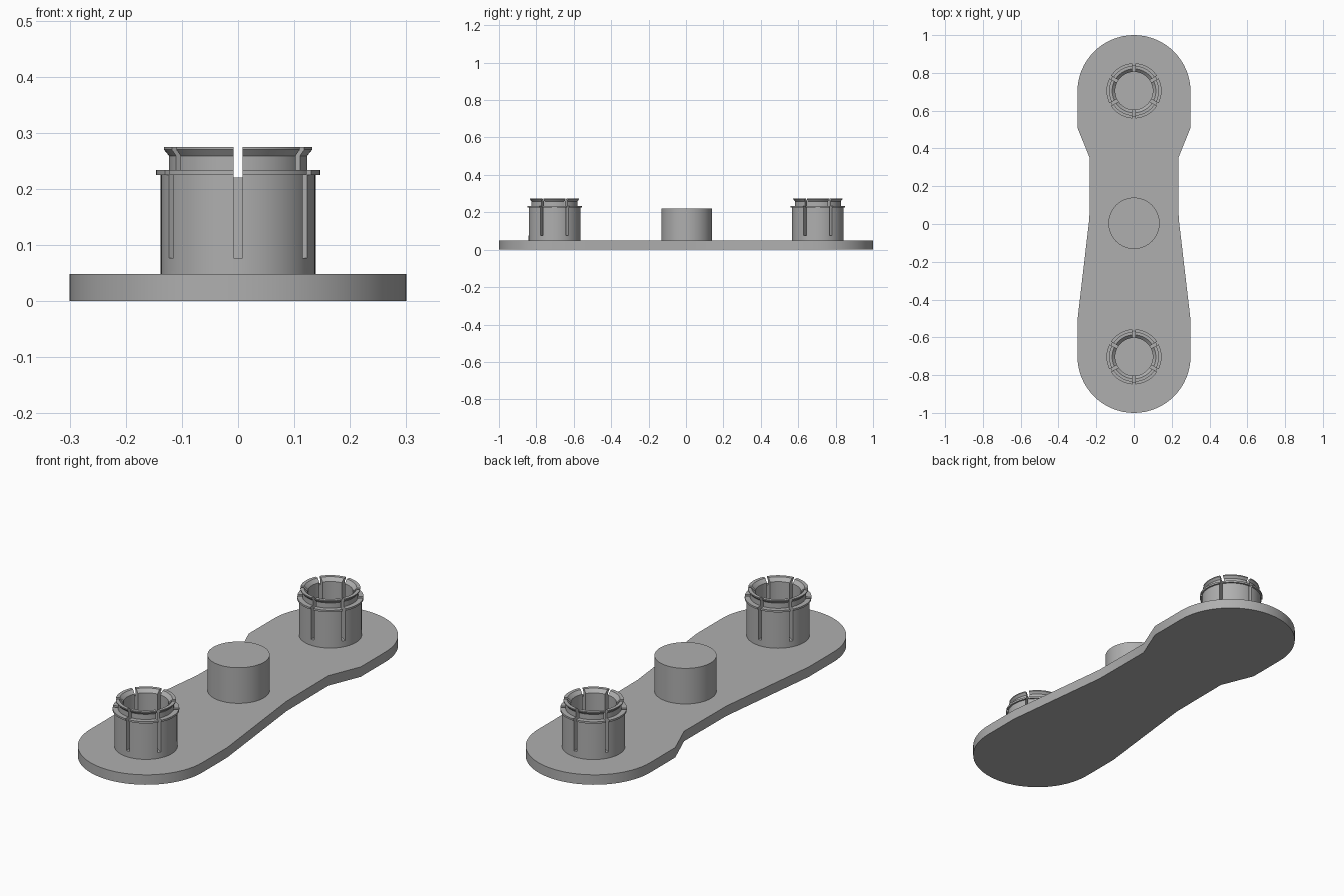
import bpy, bmesh
from math import sin, cos, pi, radians
from mathutils import Matrix, Vector

if "Cube" in bpy.data.objects:
    bpy.data.objects.remove(bpy.data.objects["Cube"], do_unlink=True)

grey = bpy.data.materials.new("plain grey")
grey.use_nodes = True
colour = (0.43, 0.43, 0.43, 1)
grey.diffuse_color = colour
grey.node_tree.nodes["Principled BSDF"].inputs["Base Color"].default_value = colour

PLATE_TOP = 0.048


def add_object(name, bm):
    bmesh.ops.recalc_face_normals(bm, faces=bm.faces)
    mesh = bpy.data.meshes.new(name)
    bm.to_mesh(mesh)
    bm.free()
    mesh.materials.append(grey)
    obj = bpy.data.objects.new(name, mesh)
    bpy.context.collection.objects.link(obj)
    return obj


def activate(obj):
    bpy.ops.object.select_all(action='DESELECT')
    obj.select_set(True)
    bpy.context.view_layer.objects.active = obj


def smooth(obj):
    activate(obj)
    bpy.ops.object.shade_smooth_by_angle(angle=radians(25))


def lathe(profile, steps=72):
    """Ring made by turning a closed (radius, height) profile."""
    bm = bmesh.new()
    rings = [[bm.verts.new((r * cos(2 * pi * i / steps), r * sin(2 * pi * i / steps), z))
              for r, z in profile] for i in range(steps)]
    n = len(profile)
    for i in range(steps):
        a, b = rings[i], rings[(i + 1) % steps]
        for j in range(n):
            k = (j + 1) % n
            bm.faces.new((a[j], b[j], b[k], a[k]))
    return bm


# Base plate: rounded ends joined by a narrower waist
def end_arc(y, start, steps=32):
    return [(0.3 * cos(start + pi * i / steps), y + 0.3 * sin(start + pi * i / steps))
            for i in range(steps + 1)]


right_side = [(0.3, -0.51), (0.237, 0.03), (0.235, 0.35), (0.3, 0.51)]
left_side = [(-x, y) for x, y in reversed(right_side)]
outline = end_arc(-0.7, pi) + right_side + end_arc(0.7, 0) + left_side
bm = bmesh.new()
face = bm.faces.new([bm.verts.new((x, y, 0)) for x, y in outline])
top = bmesh.ops.extrude_face_region(bm, geom=[face])["geom"]
bmesh.ops.translate(bm, vec=(0, 0, PLATE_TOP),
                    verts=[v for v in top if isinstance(v, bmesh.types.BMVert)])
smooth(add_object("base_plate", bm))

# Solid centre peg
bm = bmesh.new()
bmesh.ops.create_cone(bm, cap_ends=True, segments=72, radius1=0.136, radius2=0.136,
                      depth=0.22 - PLATE_TOP,
                      matrix=Matrix.Translation((0, 0.004, (0.22 + PLATE_TOP) / 2)))
smooth(add_object("centre_peg", bm))

# Snap sockets: collared tubes with a flared lip, split by six slots
socket_profile = [(0.1, PLATE_TOP), (0.138, PLATE_TOP), (0.138, 0.225), (0.146, 0.225),
                  (0.146, 0.234), (0.123, 0.234), (0.123, 0.259), (0.132, 0.27),
                  (0.132, 0.275), (0.116, 0.275), (0.1, 0.259)]
for name, y in (("front_socket", -0.703), ("back_socket", 0.705)):
    socket = add_object(name, lathe(socket_profile))
    bm = bmesh.new()
    for i in range(6):
        turn = Matrix.Rotation(pi / 6 + i * pi / 3, 4, 'Z')
        bmesh.ops.create_cube(bm, size=1, matrix=turn @ Matrix.Translation((0.12, 0, 0.227))
                              @ Matrix.Diagonal((0.12, 0.016, 0.3, 1)))
    # Slots stop a little above the plate
    bmesh.ops.translate(bm, verts=bm.verts, vec=Vector((0, 0, 0)))
    cutter = add_object("slot_cutter", bm)
    cutter.hide_render = True
    cut = socket.modifiers.new("slots", 'BOOLEAN')
    cut.operation = 'DIFFERENCE'
    cut.solver = 'EXACT'
    cut.object = cutter
    activate(socket)
    bpy.ops.object.modifier_apply(modifier=cut.name)
    bpy.data.objects.remove(cutter, do_unlink=True)
    socket.location.y = y
    smooth(socket)
